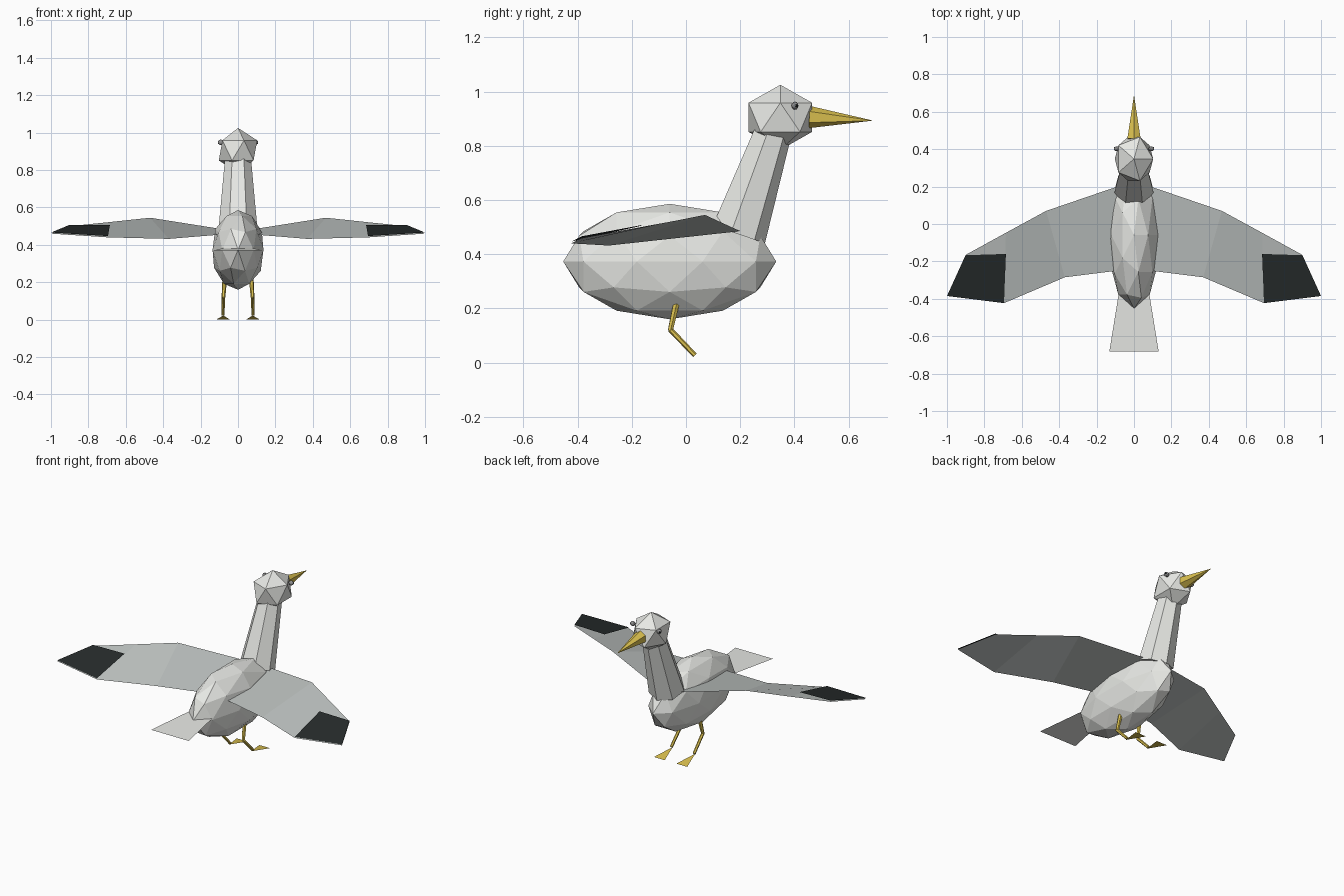
import bpy
from mathutils import Vector, Matrix

if "Cube" in bpy.data.objects:
    bpy.data.objects.remove(bpy.data.objects["Cube"])


def material(name, rgb):
    m = bpy.data.materials.new(name)
    m.diffuse_color = (*rgb, 1)
    m.use_nodes = True
    m.node_tree.nodes["Principled BSDF"].inputs["Base Color"].default_value = m.diffuse_color
    return m


WHITE = material("pale_feathers", (0.80, 0.81, 0.78))
GREY = material("wing_grey", (0.52, 0.55, 0.54))
BLACK = material("black", (0.02, 0.025, 0.025))
YELLOW = material("yellow", (0.72, 0.54, 0.08))
EYE = material("eye_grey", (0.3, 0.3, 0.3))


def finish(ob, name, mat, mirror=False):
    ob.name = ob.data.name = name
    ob.data.materials.append(mat)
    if mirror:
        ob.modifiers.new("mirror", 'MIRROR').use_mirror_merge = False
    return ob


def ball(name, centre, radii, subdiv, mat, mirror=False):
    bpy.ops.mesh.primitive_ico_sphere_add(subdivisions=subdiv, radius=1)
    ob = bpy.context.object
    ob.data.transform(Matrix.Translation(centre) @ Matrix.Diagonal((*radii, 1)))
    return finish(ob, name, mat, mirror)


def limb(name, a, b, r1, r2, sides, mat, mirror=False):
    a, b = Vector(a), Vector(b)
    d = b - a
    bpy.ops.mesh.primitive_cone_add(vertices=sides, radius1=r1, radius2=r2, depth=d.length)
    ob = bpy.context.object
    turn = Vector((0, 0, 1)).rotation_difference(d).to_matrix().to_4x4()
    ob.data.transform(Matrix.Translation((a + b) / 2) @ turn)
    return finish(ob, name, mat, mirror)


def sheet(name, points, faces, mat, mirror=False):
    me = bpy.data.meshes.new(name)
    me.from_pydata(points, [], faces)
    ob = bpy.data.objects.new(name, me)
    bpy.context.collection.objects.link(ob)
    return finish(ob, name, mat, mirror)


# Body, neck and head
ball("body", (0, -0.06, 0.373), (0.143, 0.393, 0.213), 2, WHITE)
limb("neck", (0, 0.19, 0.475), (0, 0.325, 0.87), 0.107, 0.07, 7, WHITE)
ball("head", (0, 0.348, 0.905), (0.115, 0.138, 0.12), 1, WHITE)

# Beak and eyes
limb("beak", (0, 0.455, 0.906), (0, 0.69, 0.893), 0.041, 0, 6, YELLOW)
ball("eyes", (0.092, 0.402, 0.948), (0.016, 0.013, 0.015), 2, EYE, True)
ball("pupils", (0.101, 0.406, 0.948), (0.008, 0.008, 0.008), 1, BLACK, True)

# Wings: thin sheets, with black tips lying just above
sheet("wings",
      [(0.09, 0.20, 0.485), (0.09, -0.25, 0.455), (0.37, -0.285, 0.432), (0.47, 0.07, 0.545),
       (0.695, -0.423, 0.44), (0.685, -0.047, 0.522), (1.0, -0.385, 0.46), (0.90, -0.165, 0.50)],
      [(0, 1, 2, 3), (3, 2, 4, 5), (5, 4, 6, 7)], GREY, True)
sheet("wing_tips",
      [(0.685, -0.16, 0.506), (0.695, -0.423, 0.447), (1.0, -0.385, 0.466), (0.90, -0.167, 0.507)],
      [(0, 1, 2, 3)], BLACK, True)

# Tail
sheet("tail",
      [(-0.07, -0.30, 0.385), (-0.132, -0.683, 0.37), (0.132, -0.683, 0.37), (0.07, -0.30, 0.385)],
      [(0, 1, 2, 3)], WHITE)

# Legs and feet
limb("upper_legs", (0.07, -0.033, 0.23), (0.078, -0.058, 0.118), 0.013, 0.010, 6, YELLOW, True)
limb("lower_legs", (0.078, -0.058, 0.122), (0.08, 0.033, 0.027), 0.010, 0.009, 6, YELLOW, True)
sheet("feet", [(0.079, 0.02, 0.022), (0.117, 0.155, 0), (0.041, 0.155, 0)], [(0, 1, 2)], YELLOW, True)
